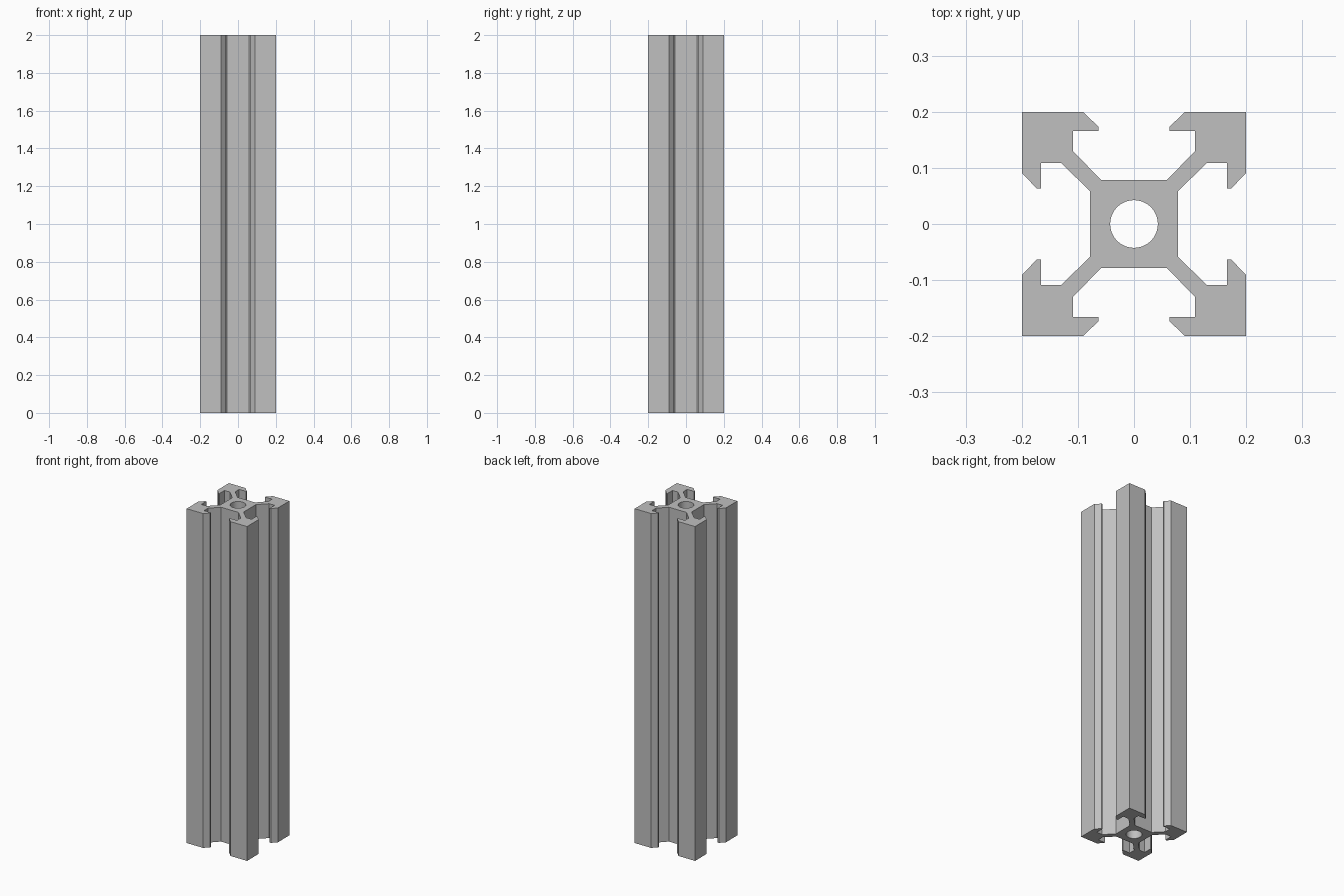
import bpy
import bmesh
from math import cos, sin, pi, radians
from mathutils import Matrix, Vector

HEIGHT = 2.0
BORE_RADIUS = 0.0425
BORE_SIDES = 48

cube = bpy.data.objects.get("Cube")
if cube:
    bpy.data.objects.remove(cube, do_unlink=True)

# Aluminium material
aluminium = bpy.data.materials.new("light grey aluminium")
aluminium.use_nodes = True
colour = (0.53, 0.53, 0.53, 1.0)
aluminium.diffuse_color = colour
aluminium.node_tree.nodes["Principled BSDF"].inputs["Base Color"].default_value = colour

# Half of one arm, from the core out to the corner
half_arm = [(0.058, 0.078), (0.109, 0.13), (0.109, 0.166), (0.063, 0.166),
            (0.063, 0.173), (0.091, 0.2)]
# Full arm: mirror the half across the diagonal
arm = [(y, x) for x, y in half_arm] + [(0.2, 0.2)] + half_arm[::-1]

# Outline: the arm repeated by quarter turns
outline = []
for turn in range(4):
    rotation = Matrix.Rotation(turn * pi / 2, 2)
    outline += [rotation @ Vector(point) for point in arm]

bore = [Vector((cos(2 * pi * i / BORE_SIDES), sin(2 * pi * i / BORE_SIDES))) * BORE_RADIUS
        for i in range(BORE_SIDES)]


def add_loop(bm, points):
    """Closed ring of edges on the ground."""
    verts = [bm.verts.new((p.x, p.y, 0)) for p in points]
    return [bm.edges.new((a, b)) for a, b in zip(verts, verts[1:] + verts[:1])]


# Fill the cross-section around the bore and extrude it upwards
bm = bmesh.new()
edges = add_loop(bm, outline) + add_loop(bm, bore)
bmesh.ops.triangle_fill(bm, edges=edges, use_beauty=True, normal=(0, 0, 1))
extruded = bmesh.ops.extrude_face_region(bm, geom=bm.faces[:], use_keep_orig=True)
top = [item for item in extruded["geom"] if isinstance(item, bmesh.types.BMVert)]
bmesh.ops.translate(bm, verts=top, vec=(0, 0, HEIGHT))
bmesh.ops.recalc_face_normals(bm, faces=bm.faces[:])

mesh = bpy.data.meshes.new("slotted_rail")
bm.to_mesh(mesh)
bm.free()
rail = bpy.data.objects.new("slotted_rail", mesh)
bpy.context.collection.objects.link(rail)
mesh.materials.append(aluminium)

# Round bore shades smooth, profile edges stay sharp
bpy.ops.object.select_all(action="DESELECT")
rail.select_set(True)
bpy.context.view_layer.objects.active = rail
bpy.ops.object.shade_smooth_by_angle(angle=radians(30))
